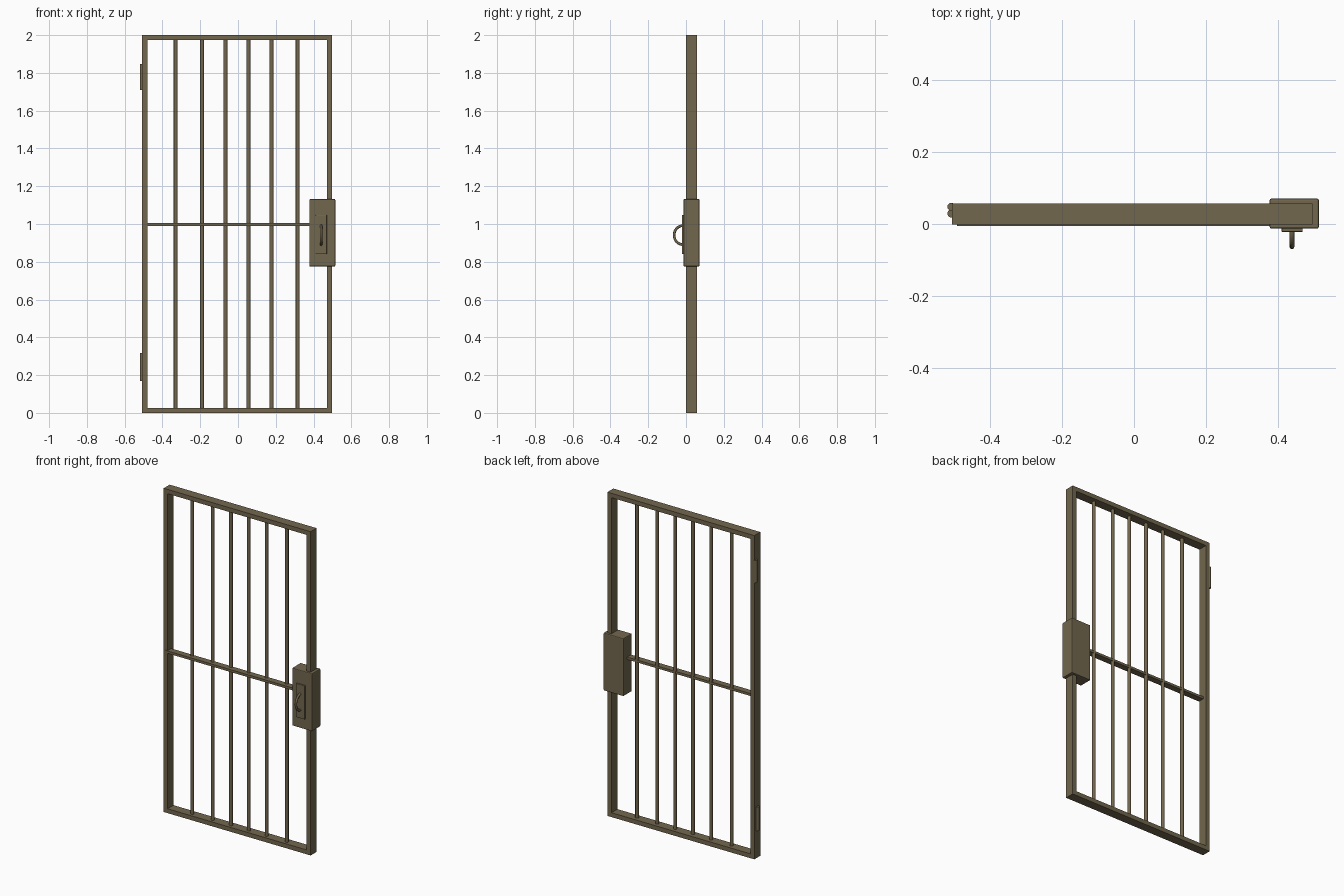
import bpy, math

if "Cube" in bpy.data.objects:
    bpy.data.objects.remove(bpy.data.objects["Cube"], do_unlink=True)

bronze = bpy.data.materials.new("aged bronze")
bronze.use_nodes = True
color = (0.17, 0.135, 0.077, 1)
bronze.diffuse_color = color
bronze.node_tree.nodes["Principled BSDF"].inputs["Base Color"].default_value = color


def finish(name):
    ob = bpy.context.object
    ob.name = name
    ob.data.materials.append(bronze)
    return ob


def box(name, x, y, z, bevel=0):
    """Box from (low, high) ranges on each axis."""
    bpy.ops.mesh.primitive_cube_add(size=1, location=[sum(r) / 2 for r in (x, y, z)])
    ob = finish(name)
    ob.scale = [r[1] - r[0] for r in (x, y, z)]
    bpy.ops.object.transform_apply(location=False, rotation=False, scale=True)
    if bevel:
        mod = ob.modifiers.new("Bevel", "BEVEL")
        mod.width = bevel
        mod.segments = 2
    return ob


def rod(name, x, y, z, radius, sides=12):
    """Upright round rod spanning the z range."""
    bpy.ops.mesh.primitive_cylinder_add(vertices=sides, radius=radius, depth=z[1] - z[0],
                                        location=(x, y, sum(z) / 2))
    ob = finish(name)
    bpy.ops.object.shade_smooth_by_angle(angle=math.radians(40))
    return ob


# Outer frame
LEFT, RIGHT, TOP, W = -0.507, 0.497, 2.0, 0.027
DEPTH = (-0.001, 0.057)
box("hinge_side_post", (LEFT, LEFT + W), DEPTH, (0, TOP))
box("lock_side_post", (RIGHT - W, RIGHT), DEPTH, (0, TOP))
for name, z in (("bottom_rail", 0), ("top_rail", TOP - W)):
    box(name, (LEFT + W, RIGHT - W), DEPTH, (z, z + W))

# Upright bars and the flat cross bar
for i, x in enumerate((-0.33, -0.19, -0.066, 0.056, 0.178, 0.316)):
    rod(f"upright_bar_{i + 1}", x, 0.026, (W / 2, TOP - W / 2), 0.0105)
box("cross_bar", (LEFT + W / 2, 0.39), (-0.005, 0.034), (0.989, 1.004))

# Lock case with its front plate
box("lock_case", (0.378, 0.515), (-0.013, 0.071), (0.775, 1.132), 0.005)
box("lock_plate", (0.411, 0.47), (-0.022, -0.01), (0.84, 1.048), 0.002)

# Half-ring pull handle
path = bpy.data.curves.new("pull_handle", "CURVE")
path.dimensions = "3D"
path.bevel_depth = 0.007
path.bevel_resolution = 2
spline = path.splines.new("POLY")
STEPS = 16
spline.points.add(STEPS)
for i, p in enumerate(spline.points):
    a = math.pi * i / STEPS
    p.co = (0.44, -0.017 - 0.046 * math.sin(a), 0.941 + 0.05 * math.cos(a), 1)
handle = bpy.data.objects.new("pull_handle", path)
bpy.context.collection.objects.link(handle)
path.materials.append(bronze)

# Hinge barrels
rod("lower_hinge", -0.509, 0.029, (0.17, 0.318), 0.011)
rod("upper_hinge", -0.509, 0.048, (1.71, 1.848), 0.011)
